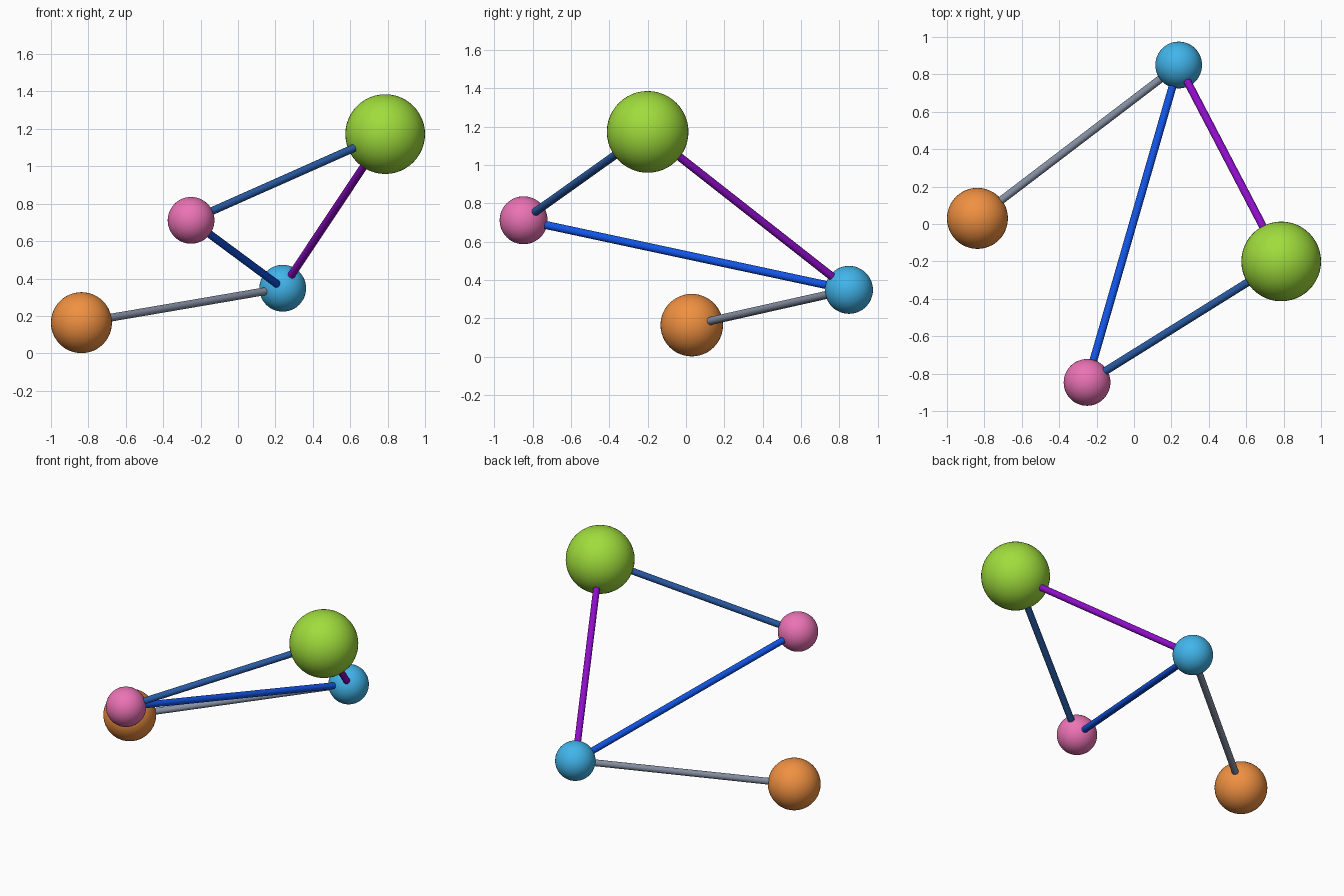
import bpy
from mathutils import Vector

if "Cube" in bpy.data.objects:
    bpy.data.objects.remove(bpy.data.objects["Cube"])

ROD_RADIUS = 0.021


def finish(obj, name, rgb):
    """Name, smooth and colour the given part."""
    obj.name = name
    bpy.ops.object.shade_smooth_by_angle()
    mat = bpy.data.materials.new(name + "_colour")
    mat.diffuse_color = (*rgb, 1.0)
    mat.use_nodes = True
    mat.node_tree.nodes["Principled BSDF"].inputs["Base Color"].default_value = mat.diffuse_color
    obj.data.materials.append(mat)


def ball(name, centre, radius, rgb):
    bpy.ops.mesh.primitive_uv_sphere_add(segments=48, ring_count=24,
                                         radius=radius, location=centre)
    finish(bpy.context.object, name, rgb)


def rod(name, start, end, rgb):
    a, b = Vector(start), Vector(end)
    bpy.ops.mesh.primitive_cylinder_add(vertices=24, radius=ROD_RADIUS,
                                        depth=(b - a).length,
                                        location=(a + b) / 2)
    obj = bpy.context.object
    obj.rotation_euler = (b - a).to_track_quat('Z', 'Y').to_euler()
    finish(obj, name, rgb)


# Balls: centre, radius, colour
balls = {
    "green": ((0.787, -0.20, 1.172), 0.213, (0.35, 0.72, 0.045)),
    "pink": ((-0.251, -0.847, 0.711), 0.125, (0.83, 0.17, 0.46)),
    "blue": ((0.239, 0.850, 0.348), 0.125, (0.053, 0.46, 0.83)),
    "orange": ((-0.837, 0.030, 0.164), 0.163, (0.87, 0.28, 0.053)),
}
for key, (centre, radius, rgb) in balls.items():
    ball(key + "_ball", centre, radius, rgb)

# Rods joining ball centres
rods = [
    ("green", "pink", (0.022, 0.105, 0.38)),
    ("pink", "blue", (0.006, 0.09, 0.80)),
    ("blue", "green", (0.27, 0.004, 0.58)),
    ("blue", "orange", (0.24, 0.28, 0.37)),
]
for a, b, rgb in rods:
    rod(f"{a}_{b}_rod", balls[a][0], balls[b][0], rgb)
